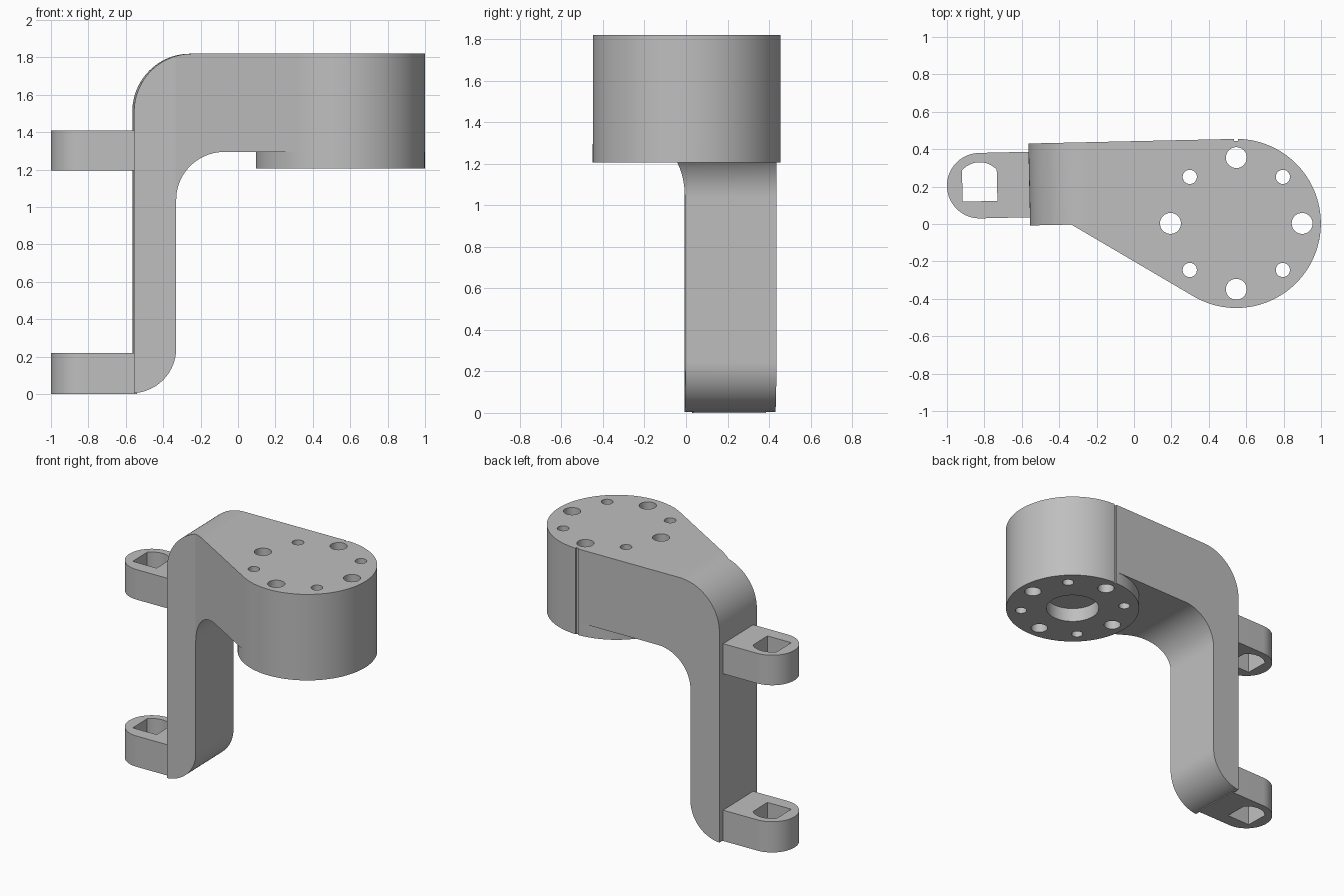
import bpy, bmesh
from math import sin, cos, radians, acos, degrees, hypot
from mathutils import Matrix, Vector

cube = bpy.data.objects.get("Cube")
if cube:
    bpy.data.objects.remove(cube, do_unlink=True)

grey = bpy.data.materials.new("plain grey")
grey.use_nodes = True
grey.diffuse_color = (0.52, 0.52, 0.52, 1)
bsdf = next(n for n in grey.node_tree.nodes if n.type == 'BSDF_PRINCIPLED')
bsdf.inputs["Base Color"].default_value = grey.diffuse_color

TILT = Matrix.Rotation(radians(1.3), 4, 'Z')
BOSS = (0.547, 0.003)
R = 0.452
TOP, ARM_BOTTOM, BOSS_BOTTOM = 1.82, 1.295, 1.205


def arc(cx, cy, r, start, end, n=24):
    """Points along an arc, angles in degrees."""
    angles = [radians(start + (end - start) * i / n) for i in range(n + 1)]
    return [(cx + r * cos(a), cy + r * sin(a)) for a in angles]


def circle(cx, cy, r, n=48):
    return arc(cx, cy, r, 0, 360, n)[:-1]


def prism(name, outline, low, high, along_y=False):
    """Extrude a closed outline along z, or along y for an xz outline."""
    bm = bmesh.new()
    place = (lambda p: (p[0], low, p[1])) if along_y else (lambda p: (p[0], p[1], low))
    face = bm.faces.new([bm.verts.new(place(p)) for p in outline])
    out = bmesh.ops.extrude_face_region(bm, geom=[face])
    step = Vector((0, high - low, 0) if along_y else (0, 0, high - low))
    moved = [g for g in out["geom"] if isinstance(g, bmesh.types.BMVert)]
    bmesh.ops.translate(bm, verts=moved, vec=step)
    bmesh.ops.recalc_face_normals(bm, faces=bm.faces)
    mesh = bpy.data.meshes.new(name)
    bm.to_mesh(mesh)
    bm.free()
    mesh.materials.append(grey)
    obj = bpy.data.objects.new(name, mesh)
    bpy.context.collection.objects.link(obj)
    return obj


def select(obj):
    bpy.ops.object.select_all(action='DESELECT')
    obj.select_set(True)
    bpy.context.view_layer.objects.active = obj


def combine(obj, tool, operation='DIFFERENCE'):
    select(obj)
    mod = obj.modifiers.new("cut", 'BOOLEAN')
    mod.operation, mod.object, mod.solver = operation, tool, 'EXACT'
    bpy.ops.object.modifier_apply(modifier=mod.name)


def discard(obj):
    bpy.data.objects.remove(obj, do_unlink=True)


# Bent arm: side profile trimmed by the teardrop plan
profile = [(-0.56, 0.005)]
profile += arc(-0.575, 0.245, 0.24, -86, 0)
profile += arc(-0.08, 1.04, 0.255, 180, 90)
profile += [(1.2, ARM_BOTTOM), (1.2, TOP)]
profile += arc(-0.25, 1.51, 0.31, 90, 180)
arm = prism("bent_arm", profile, -0.8, 0.8, along_y=True)
pivot = Matrix.Translation((-0.56, 0.2, 0))
arm.data.transform(pivot @ TILT @ pivot.inverted())

elbow = (-0.335, -0.003)
tangent = 180 + degrees(acos(R / hypot(BOSS[0] - elbow[0], BOSS[1] - elbow[1])))
plan = [(-0.8, 0.425), (-0.8, -0.013), elbow]
plan += arc(*BOSS, R, tangent, 450, 80)
trim = prism("plan_trim", plan, -0.2, 2.2)
combine(arm, trim, 'INTERSECT')
discard(trim)

# Round boss below the arm
boss = prism("boss_skirt", circle(*BOSS, R, 128), BOSS_BOTTOM, ARM_BOTTOM)

# Bolt holes, blind centre bore and the narrow back groove
cutters = []
for i in range(8):
    a = radians(45 * i)
    x, y = BOSS[0] + 0.352 * cos(a), BOSS[1] + 0.352 * sin(a)
    cutters.append(prism("bolt_hole", circle(x, y, 0.038 if i % 2 else 0.056, 32), 1, 2))
cutters.append(prism("centre_bore", circle(*BOSS, 0.178, 64), 1, BOSS_BOTTOM + 0.1))
groove = [(0.535, 0.445), (0.555, 0.445), (0.555, 0.5), (0.535, 0.5)]
cutters.append(prism("groove", groove, 1, 2))
for cutter in cutters:
    combine(arm, cutter)
    combine(boss, cutter)
    discard(cutter)

# Two hinge lugs with D-shaped openings
lugs = []
for name, low, high in (("lower_lug", 0, 0.22), ("upper_lug", 1.195, 1.41)):
    outline = arc(0, 0, 0.175, 90, 270, 40) + [(0.28, -0.175), (0.28, 0.175)]
    lug = prism(name, outline, low, high)
    opening = prism("opening", [(-0.093, -0.0835)] + [(0.093, -0.0835)]
                    + arc(0, 0, 0.125, 42, 138), low - 0.1, high + 0.1)
    combine(lug, opening)
    discard(opening)
    lug.data.transform(Matrix.Translation((-0.825, 0.205, 0)) @ TILT)
    lugs.append(lug)

for obj in [arm, boss] + lugs:
    select(obj)
    bpy.ops.object.shade_smooth_by_angle(angle=radians(25))
